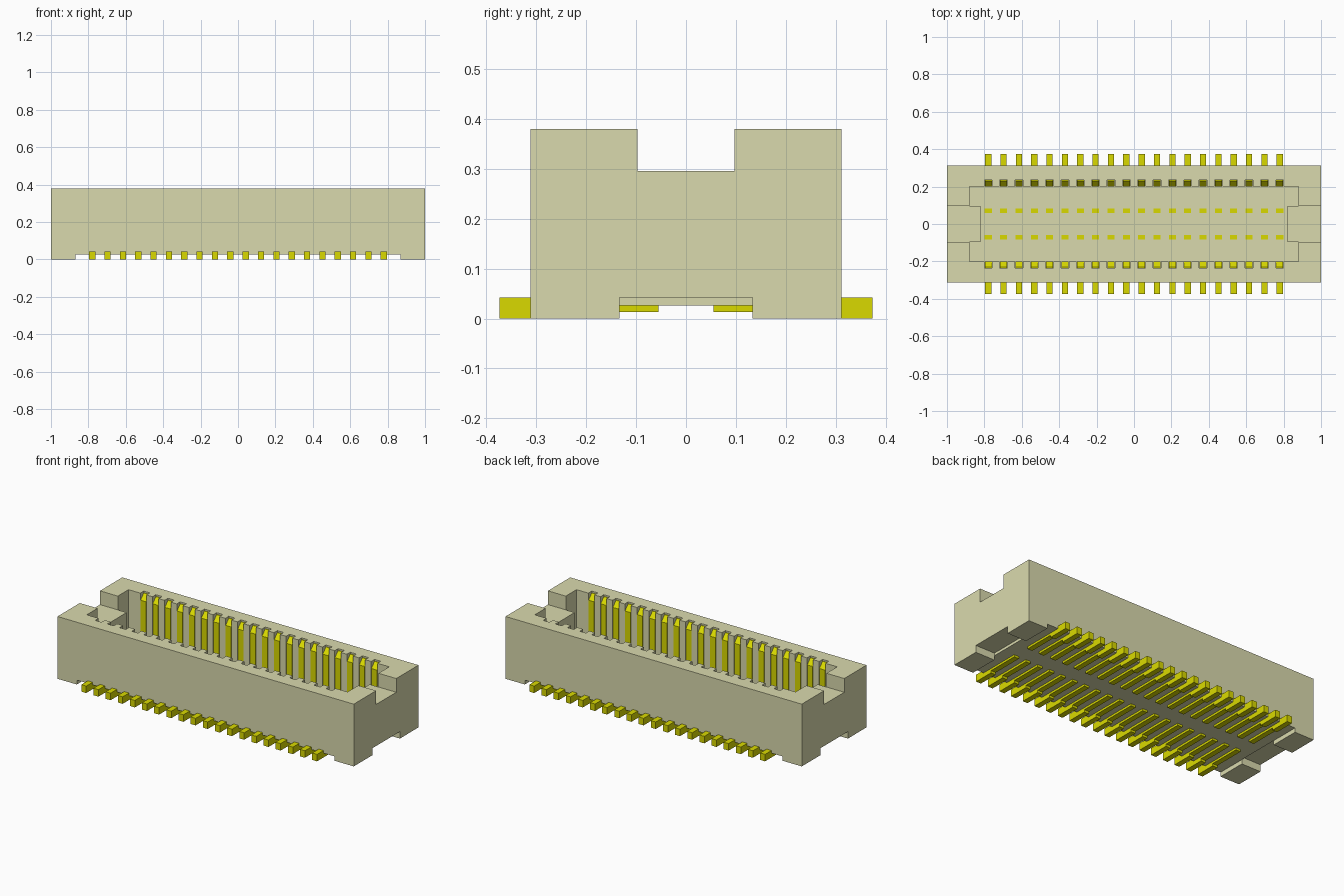
import bpy, bmesh

if "Cube" in bpy.data.objects:
    bpy.data.objects.remove(bpy.data.objects["Cube"], do_unlink=True)

PINS, PITCH, PIN_W, BLADE_W = 20, 0.082, 0.033, 0.037
BODY_Y, HEIGHT, FLOOR, UNDER = 0.312, 0.38, 0.08, 0.0265
PIN_X = [(i - (PINS - 1) / 2) * PITCH for i in range(PINS)]


def material(name, rgb):
    m = bpy.data.materials.new(name)
    m.use_nodes = True
    m.diffuse_color = (*rgb, 1)
    m.node_tree.nodes["Principled BSDF"].inputs["Base Color"].default_value = (*rgb, 1)
    return m


beige = material("beige plastic", (0.70, 0.70, 0.42))
gold = material("yellow contact metal", (0.70, 0.70, 0.0))


def make_object(name, bm, mat):
    bmesh.ops.recalc_face_normals(bm, faces=bm.faces)
    mesh = bpy.data.meshes.new(name)
    bm.to_mesh(mesh)
    bm.free()
    mesh.materials.append(mat)
    ob = bpy.data.objects.new(name, mesh)
    bpy.context.collection.objects.link(ob)
    return ob


def add_prism(bm, points, offset):
    """Extrude a closed outline of 3D points along an offset."""
    face = bm.faces.new([bm.verts.new(p) for p in points])
    new = bmesh.ops.extrude_face_region(bm, geom=[face], use_keep_orig=True)["geom"]
    verts = [v for v in new if isinstance(v, bmesh.types.BMVert)]
    bmesh.ops.translate(bm, verts=verts, vec=offset)


def add_box(bm, x0, x1, y0, y1, z0, z1):
    add_prism(bm, [(x0, y0, z0), (x1, y0, z0), (x1, y1, z0), (x0, y1, z0)],
              (0, 0, z1 - z0))


def box(name, *dims):
    bm = bmesh.new()
    add_box(bm, *dims)
    return make_object(name, bm, beige)


def cut(target, cutter):
    cutter.hide_render = True
    mod = target.modifiers.new("cut", "BOOLEAN")
    mod.operation, mod.solver, mod.object = "DIFFERENCE", "EXACT", cutter
    bpy.context.view_layer.objects.active = target
    bpy.ops.object.modifier_apply(modifier=mod.name)
    bpy.data.objects.remove(cutter, do_unlink=True)


# Housing block
housing = box("housing", -1, 1, -BODY_Y, BODY_Y, 0, HEIGHT)

# Cavity outline: half with contact slots along the wall, then its half turn
half = [(0.82, 0.0975), (0.88, 0.0975), (0.88, 0.201)]
for x in reversed(PIN_X):
    half += [(x + 0.021, 0.201), (x + 0.021, 0.234), (x - 0.021, 0.234), (x - 0.021, 0.201)]
half += [(-0.88, 0.201), (-0.88, 0.0975), (-0.82, 0.0975)]
outline = half + [(-x, -y) for x, y in half]
bm = bmesh.new()
add_prism(bm, [(x, y, FLOOR) for x, y in outline], (0, 0, 0.5))
cut(housing, make_object("cavity_cutter", bm, beige))

# Recess under the pins, end notches above and end channels below
cut(housing, box("under_cutter", -0.87, 0.87, -0.5, 0.5, -0.1, UNDER))
for s in (-1, 1):
    a, b = sorted((s * 0.80, s * 1.1))
    cut(housing, box("notch_cutter", a, b, -0.0975, 0.0975, 0.296, 0.6))
    a, b = sorted((s * 0.87, s * 1.1))
    cut(housing, box("channel_cutter", a, b, -0.133, 0.133, -0.1, 0.0425))

# Contacts: one row of each part per side, blades with a bevelled tip
blade = [(0.236, 0.05), (0.236, 0.370), (0.230, 0.370), (0.2, 0.338), (0.2, 0.05)]
for side, s in (("back", 1), ("front", -1)):
    blades, feet, tails, tips = (bmesh.new() for _ in range(4))
    for x in PIN_X:
        x0, x1 = x - PIN_W / 2, x + PIN_W / 2
        add_prism(blades, [(x - BLADE_W / 2, s * y, z) for y, z in blade], (BLADE_W, 0, 0))
        add_box(feet, x0, x1, *sorted((s * 0.25, s * 0.374)), 0, 0.0425)
        add_box(tails, x0, x1, *sorted((s * 0.055, s * 0.25)), 0.0135, UNDER + 0.004)
        add_box(tips, x - 0.019, x + 0.019, *sorted((s * 0.06, s * 0.083)),
                FLOOR - 0.004, FLOOR + 0.002)
    make_object(side + "_contact_blades", blades, gold)
    make_object(side + "_solder_feet", feet, gold)
    make_object(side + "_contact_tails", tails, gold)
    make_object(side + "_floor_tips", tips, gold)
